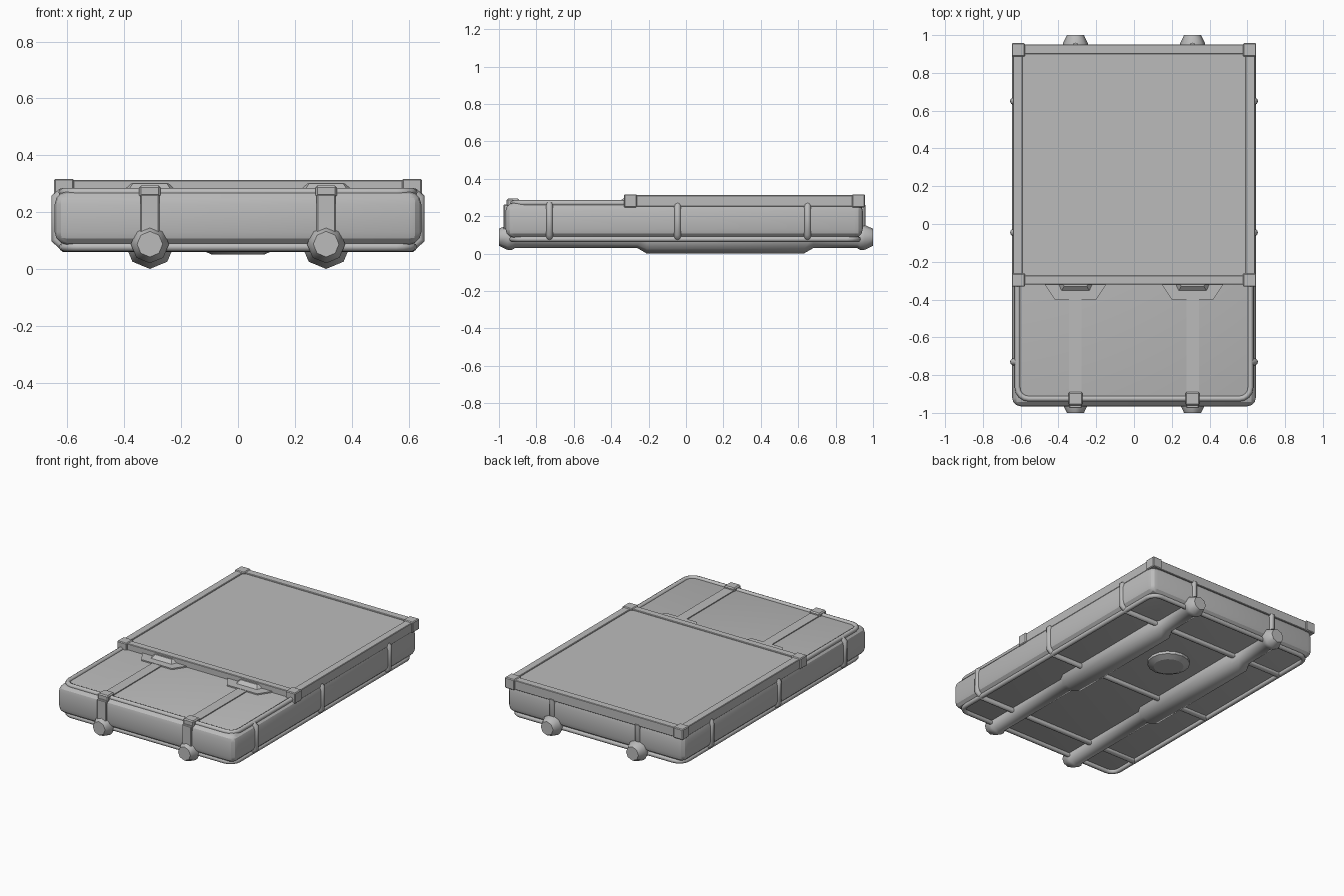
import bpy, bmesh, math
from mathutils import Vector

cube = bpy.data.objects.get("Cube")
if cube:
    bpy.data.objects.remove(cube, do_unlink=True)

grey = bpy.data.materials.new("plain_grey")
grey.use_nodes = True
grey.diffuse_color = (0.5, 0.5, 0.5, 1)
grey.node_tree.nodes["Principled BSDF"].inputs["Base Color"].default_value = (0.5, 0.5, 0.5, 1)


def activate(obj):
    bpy.ops.object.select_all(action='DESELECT')
    obj.select_set(True)
    bpy.context.view_layer.objects.active = obj


def finish(name, bm, smooth=None):
    bmesh.ops.recalc_face_normals(bm, faces=bm.faces)
    mesh = bpy.data.meshes.new(name)
    bm.to_mesh(mesh)
    bm.free()
    mesh.materials.append(grey)
    obj = bpy.data.objects.new(name, mesh)
    bpy.context.collection.objects.link(obj)
    if smooth:
        activate(obj)
        bpy.ops.object.shade_smooth_by_angle(angle=math.radians(smooth))
    return obj


def box(name, x, y, z, bevel=0, segments=1, smooth=None):
    """Box from (min, max) ranges, with optional bevelled edges."""
    bm = bmesh.new()
    bmesh.ops.create_cube(bm, size=1)
    for v in bm.verts:
        v.co = [(r[0] + r[1]) / 2 + c * (r[1] - r[0]) for r, c in zip((x, y, z), v.co)]
    if bevel:
        bmesh.ops.bevel(bm, geom=bm.edges[:], offset=bevel, segments=segments,
                        profile=0.5, affect='EDGES')
    return finish(name, bm, smooth)


def loft(name, rings, smooth=None):
    """Skin a list of equal rings of points and cap both ends."""
    bm = bmesh.new()
    rows = [[bm.verts.new(p) for p in ring] for ring in rings]
    n = len(rows[0])
    for a, b in zip(rows, rows[1:]):
        for i in range(n):
            j = (i + 1) % n
            bm.faces.new((a[i], a[j], b[j], b[i]))
    bm.faces.new(rows[0])
    bm.faces.new(rows[-1])
    return finish(name, bm, smooth)


def circle(r, n):
    return [(r * math.cos(math.tau * i / n), r * math.sin(math.tau * i / n)) for i in range(n)]


def pipe(name, points, radius, closed=False):
    curve = bpy.data.curves.new(name, 'CURVE')
    curve.dimensions = '3D'
    curve.bevel_depth = radius
    curve.bevel_resolution = 2
    curve.use_fill_caps = True
    spline = curve.splines.new('POLY')
    spline.points.add(len(points) - 1)
    for p, co in zip(spline.points, points):
        p.co = (*co, 1)
    spline.use_cyclic_u = closed
    curve.materials.append(grey)
    obj = bpy.data.objects.new(name, curve)
    bpy.context.collection.objects.link(obj)
    activate(obj)
    bpy.ops.object.convert(target='MESH')
    bpy.ops.object.shade_smooth_by_angle(angle=math.radians(50))


def rounded_loop(x, y0, y1, z, r):
    pts = []
    for k, (sx, cy) in enumerate(((1, y1 - r), (-1, y1 - r), (-1, y0 + r), (1, y0 + r))):
        for i in range(5):
            a = math.pi / 2 * (k + i / 4)
            pts.append((sx * (x - r) + r * math.cos(a), cy + r * math.sin(a), z))
    return pts


# Main slab and the two rails around its edges
box("body", (-0.645, 0.645), (-0.965, 0.945), (0.085, 0.272), 0.045, 3, 25)
pipe("top_rail", rounded_loop(0.617, -0.925, 0.91, 0.27, 0.06), 0.015, True)
pipe("bottom_rail", rounded_loop(0.615, -0.93, 0.92, 0.077, 0.06), 0.015, True)

# Hoops running under the slab and up both sides
for i, y in enumerate((-0.73, -0.045, 0.65)):
    half = [(0.61, 0.077), (0.64, 0.105), (0.64, 0.25), (0.615, 0.268)]
    path = [(-x, y, z) for x, z in reversed(half)] + [(x, y, z) for x, z in half]
    pipe(f"side_hoop_{i + 1}", path, 0.018)

# Raised lid: panel, frame bars and corner blocks
box("lid_panel", (-0.6, 0.6), (-0.29, 0.915), (0.255, 0.305))
for side, s in (("right", -1), ("left", 1)):
    xs = sorted((s * 0.59, s * 0.64))
    box(f"lid_bar_{side}", xs, (-0.32, 0.95), (0.25, 0.312), 0.003)
    for end, y in (("front", -0.297), ("back", 0.922)):
        box(f"lid_corner_{end}_{side}", (s * 0.612 - 0.035, s * 0.612 + 0.035),
            (y - 0.035, y + 0.035), (0.247, 0.317), 0.005)
for end, ys in (("front", (-0.32, -0.273)), ("back", (0.9, 0.95))):
    box(f"lid_bar_{end}", (-0.59, 0.59), ys, (0.25, 0.312), 0.003)

# Long tubes, straps, clips and latches, one set on each side
tube_z = 0.087
tube_profile = [(-1, 0.045), (-0.955, 0.067), (-0.93, 0.067), (-0.915, 0.058),
                (-0.26, 0.058), (-0.21, 0.087), (0.63, 0.087), (0.68, 0.058),
                (0.915, 0.058), (0.93, 0.067), (0.955, 0.067), (1, 0.045)]
for side, s in (("right", -1), ("left", 1)):
    cx = 0.31 * s
    loft(f"tube_{side}",
         [[(cx + u, y, tube_z + v) for u, v in circle(r, 8)] for y, r in tube_profile], 50)
    box(f"top_strap_{side}", (cx - 0.033, cx + 0.033), (-0.92, -0.36), (0.26, 0.278))
    box(f"front_strap_{side}", (cx - 0.033, cx + 0.033), (-0.975, -0.93), (0.1, 0.262), 0.004)
    box(f"strap_clip_{side}", (cx - 0.038, cx + 0.038), (-0.96, -0.89), (0.252, 0.293), 0.007)
    pipe(f"back_hoop_{side}",
         [(cx, 0.91, 0.077), (cx, 0.942, 0.105), (cx, 0.942, 0.26)], 0.018)

    # Flat tapered plate with a sloped catch on it
    plate = [(-0.16, -0.31), (-0.16, -0.325), (-0.11, -0.4),
             (0.11, -0.4), (0.16, -0.325), (0.16, -0.31)]
    loft(f"latch_plate_{side}",
         [[(cx + x, y, z) for x, y in plate] for z in (0.265, 0.28)])
    base = [(-0.095, -0.31), (-0.075, -0.355), (0.075, -0.355), (0.095, -0.31)]
    top = [(-0.07, -0.31), (-0.06, -0.33), (0.06, -0.33), (0.07, -0.31)]
    loft(f"latch_catch_{side}",
         [[(cx + x, y, z) for x, y in ring] for ring, z in ((base, 0.278), (top, 0.3))])

# Round boss underneath
loft("bottom_boss", [[(u, 0.33 + v, z) for u, v in circle(r, 16)]
                     for r, z in ((0.13, 0.09), (0.13, 0.068), (0.092, 0.05))], 20)
